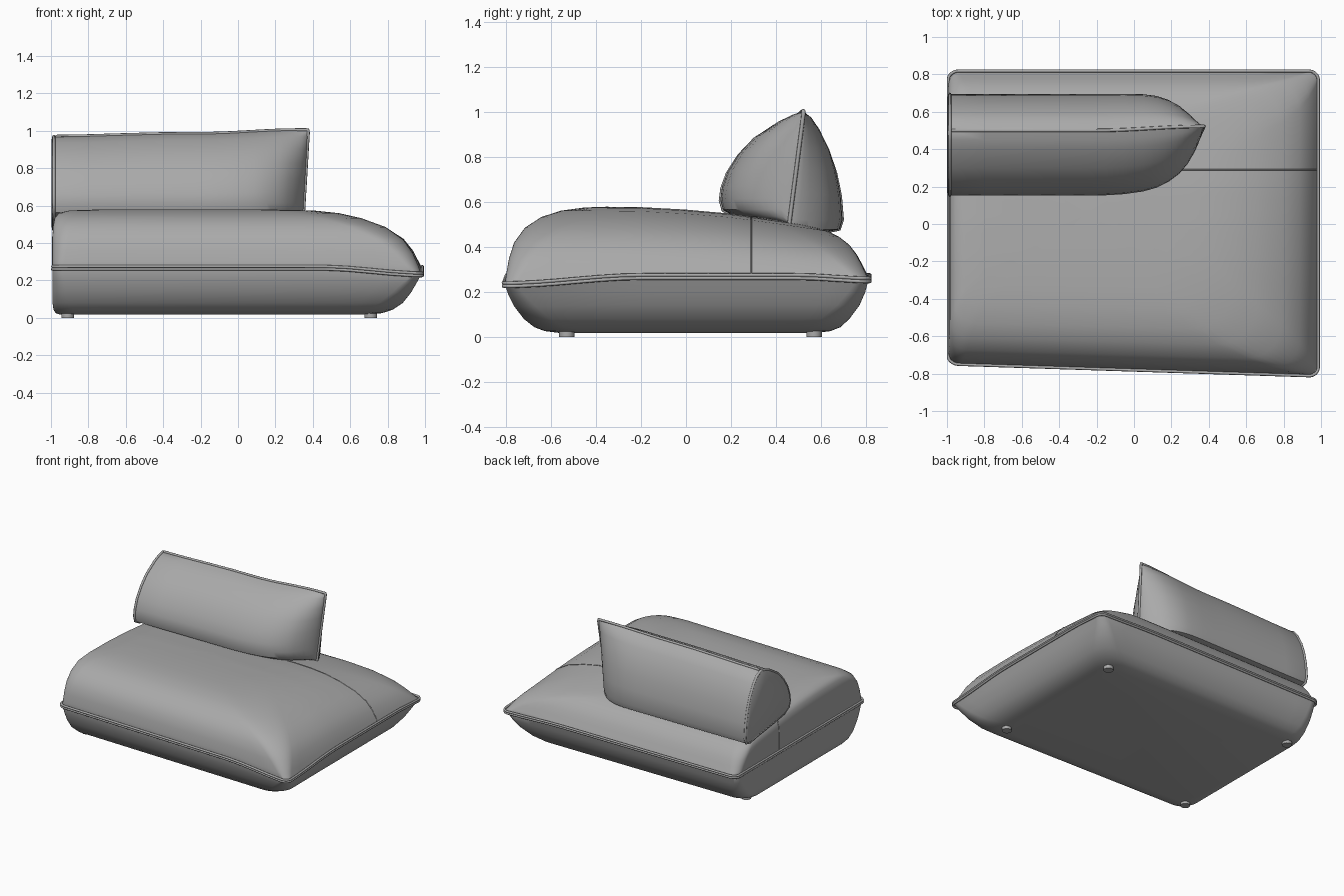
import bpy, bmesh, math

if "Cube" in bpy.data.objects:
    bpy.data.objects.remove(bpy.data.objects["Cube"])

grey = bpy.data.materials.new("grey upholstery")
grey.diffuse_color = (0.4, 0.4, 0.4, 1)
grey.use_nodes = True
grey.node_tree.nodes["Principled BSDF"].inputs["Base Color"].default_value = grey.diffuse_color


def lerp(table, v):
    """Piecewise linear lookup in a list of (key, value) pairs."""
    if v <= table[0][0]:
        return table[0][1]
    for (a, p), (b, q) in zip(table, table[1:]):
        if v <= b:
            return p + (q - p) * (v - a) / (b - a)
    return table[-1][1]


def smooth(a, b, v):
    t = max(0, min(1, (v - a) / (b - a)))
    return t * t * (3 - 2 * t)


def finish(name, bm):
    bmesh.ops.recalc_face_normals(bm, faces=bm.faces[:])
    me = bpy.data.meshes.new(name)
    bm.to_mesh(me)
    bm.free()
    ob = bpy.data.objects.new(name, me)
    bpy.context.collection.objects.link(ob)
    me.materials.append(grey)
    bpy.ops.object.select_all(action='DESELECT')
    ob.select_set(True)
    bpy.context.view_layer.objects.active = ob
    bpy.ops.object.shade_smooth_by_angle(angle=math.radians(40))
    return ob


def loft(name, rings):
    """Skin closed rings of equal length and cap both ends."""
    bm = bmesh.new()
    vs = [[bm.verts.new(p) for p in r] for r in rings]
    n = len(rings[0])
    for a, b in zip(vs, vs[1:]):
        for i in range(n):
            j = (i + 1) % n
            bm.faces.new((a[i], a[j], b[j], b[i]))
    bm.faces.new(vs[0])
    bm.faces.new(vs[-1])
    return finish(name, bm)


def piping(name, pts, radius, cyclic):
    """Round cord along a path."""
    cu = bpy.data.curves.new(name, 'CURVE')
    cu.dimensions = '3D'
    cu.bevel_depth = radius
    cu.bevel_resolution = 2
    cu.use_fill_caps = True
    sp = cu.splines.new('POLY')
    sp.points.add(len(pts) - 1)
    for p, c in zip(sp.points, pts):
        p.co = (*c, 1)
    sp.use_cyclic_u = cyclic
    cu.materials.append(grey)
    ob = bpy.data.objects.new(name, cu)
    bpy.context.collection.objects.link(ob)


# ---- seat cushion: rounded rectangles stacked from underside to crown ----
CROWN = [(-.45, .58), (-.2, .577), (0, .566), (.2, .548), (.45, .512),
         (.6, .488), (.82, .455)]


def seat_ring(u, left, right, front, back, up, out=0.0, shrink=1.0):
    x0, x1 = -.992 + left - out, .98 - right + out
    y0, y1 = -.808 + front - out, .812 - back + out
    rr = .05 + (.2 * u if up else .1 * u)
    rl = .06 + .05 * u
    corners = [(x1, y0, -1, 1, rr, -90), (x1, y1, -1, -1, rr, 0),
               (x0, y1, 1, -1, rl, 90), (x0, y0, 1, 1, rl, 180)]
    arcs = []
    for cx, cy, sx, sy, r, a0 in corners:
        arcs.append([(cx + sx * r + r * math.cos(math.radians(a0 + 10 * k)),
                      cy + sy * r + r * math.sin(math.radians(a0 + 10 * k))) for k in range(10)])
    flat = []
    for i, arc in enumerate(arcs):
        flat += arc
        a, b = arc[-1], arcs[(i + 1) % 4][0]
        flat += [(a[0] + (b[0] - a[0]) * k / 16, a[1] + (b[1] - a[1]) * k / 16) for k in range(1, 16)]
    mx, my = (x0 + x1) / 2, (y0 + y1) / 2
    pts = []
    for x, y in flat:
        x, y = mx + (x - mx) * shrink, my + (y - my) * shrink
        if y < 0:
            y *= 1 - .04 * (1 - x)          # front edge runs slightly askew
        dip = smooth(.45, 1, x) * (.036 * smooth(.2, .8, -y) + .015 * smooth(.5, .82, y))
        seam = .268 - dip * (1 - u)
        z = seam + u * (lerp(CROWN, y) - seam) if up else seam + u * (.018 - seam)
        pts.append((x, y, z))
    return pts


# columns: height fraction, then inset of left, right, front, back
LOWER = [(1, .04, .28, .23, .23), (.97, .018, .21, .17, .17), (.9, .006, .155, .125, .125),
         (.75, 0, .1, .08, .085), (.5, 0, .055, .038, .04), (.25, 0, .025, .014, .015)]
UPPER = [(0, 0, 0, 0, 0), (.12, 0, .016, .005, .012), (.3, 0, .045, .015, .03),
         (.5, 0, .095, .035, .052), (.7, .003, .19, .08, .085), (.85, .012, .32, .15, .13),
         (.94, .035, .44, .235, .18), (.985, .09, .56, .34, .25), (1, .19, .68, .44, .33)]
rings = [seat_ring(*r, False) for r in LOWER] + [seat_ring(*r, True) for r in UPPER]
rings += [seat_ring(*UPPER[-1], True, 0, s) for s in (.8, .6, .4, .2, .02)]
seat = loft("seat_cushion", rings)

# double cord round the seat
for name, dz in (("seat_piping_upper", .007), ("seat_piping_lower", -.007)):
    piping(name, [(max(x, -.992), y, z + dz) for x, y, z in seat_ring(0, 0, 0, 0, 0, True, .006)], .008, True)

# cross seam over the back part of the seat, taken from a slice of the cushion
bm = bmesh.new()
bm.from_mesh(seat.data)
cut = bmesh.ops.bisect_plane(bm, geom=bm.verts[:] + bm.edges[:] + bm.faces[:],
                             plane_co=(0, .29, 0), plane_no=(0, 1, 0))["geom_cut"]
line = [v.co.copy() for v in cut if isinstance(v, bmesh.types.BMVert) and v.co.z > .265]
bm.free()
line.sort(key=lambda c: math.atan2(c.z - .26, -c.x))
piping("seat_cross_seam", [tuple(c) for c in line], .003, False)

# ---- back cushion: wedge profile swept along x, pinched at the right end ----
PROFILE = [(.5, .985), (.45, .972), (.4, .95), (.3, .885), (.235, .815), (.185, .735), (.16, .665),
           (.153, .61), (.165, .565), (.22, .535), (.34, .515), (.45, .5), (.56, .485), (.64, .47),
           (.682, .478), (.695, .52), (.686, .63), (.665, .735), (.635, .825), (.59, .91), (.55, .96)]
WIDTH = [(-1, 1), (-.15, 1), (-.05, .99), (.05, .96), (.13, .905), (.2, .81), (.26, .68),
         (.31, .5), (.345, .31), (.365, .16), (.374, .04)]


def back_ring(x, scale=1.0):
    w = lerp(WIDTH, x)
    pts = []
    for y, z in PROFILE:
        mid = .437 + (z - .5) * .13
        lift = .02 * smooth(-.2, .32, x) - .015 * (1 - smooth(-1, -.3, x))
        yy = mid + (y - mid) * w + .022 * smooth(-.2, .37, x)
        t = (z - .5) / .485
        zz = z + lift * t
        zz = .7 + (zz - .7) * scale
        yy = .44 + (yy - .44) * scale
        pts.append((x - .03 * (1 - t) * smooth(.0, .37, x), yy, zz))
    return pts


xs = [-.975, -.8, -.6, -.4, -.25, -.15] + [w[0] for w in WIDTH[2:]]
xs = sorted(xs + [.09, .165, .23, .285, .33])
rings = [back_ring(-.996, .95), back_ring(-.99, .985)] + [back_ring(x) for x in xs]
loft("back_cushion", rings)

# cords: round the left panel, along the ridge and down the pinched end
piping("back_panel_piping", back_ring(-.985, .995), .009, True)
ridge = [back_ring(x)[0] for x in xs]
down = [back_ring(.374)[i] for i in range(1, 12)]
end = [(p[0] + .002, .437 + (p[2] - .5) * .13 + .022, p[2]) for p in down]
piping("back_ridge_piping", ridge + end, .009, False)

# ---- low round feet ----
for i, (x, y) in enumerate([(-.91, -.53), (.71, -.53), (-.91, .57), (.71, .57)]):
    bm = bmesh.new()
    bmesh.ops.create_cone(bm, cap_ends=True, segments=24, radius1=.034, radius2=.034, depth=.03)
    bmesh.ops.translate(bm, verts=bm.verts[:], vec=(x, y, .015))
    finish(f"foot_{i + 1}", bm)
